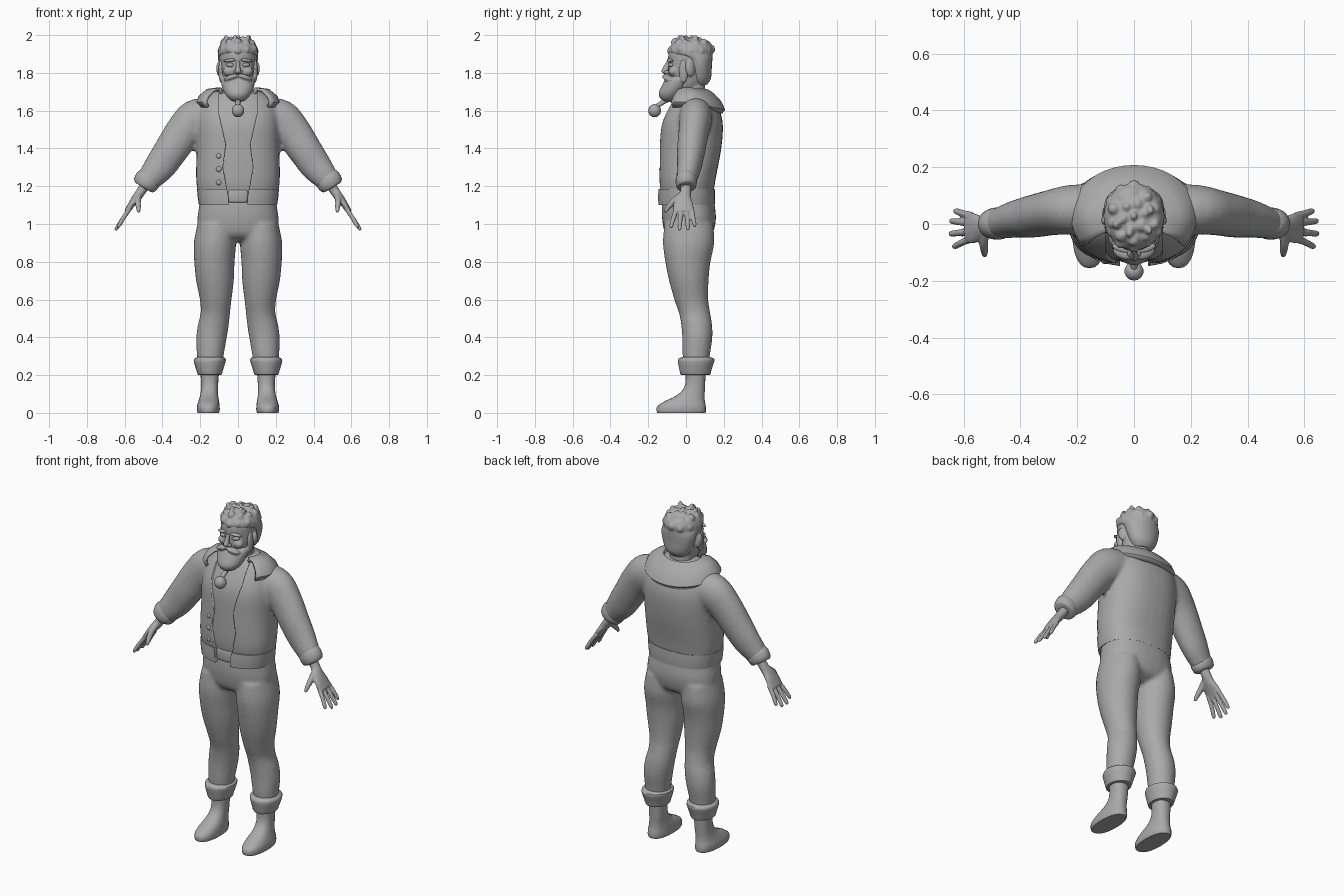
import bpy, bmesh, math, random
from mathutils import Vector, Matrix, Euler

random.seed(4)
grey = bpy.data.materials.new("plain_grey")
grey.diffuse_color = (0.4, 0.4, 0.4, 1)


def curve(secs, k=4):
    """Smooth interpolation through cross-sections."""
    out, m = [], len(secs) - 1
    for i in range(m):
        a, b, c, d = (secs[max(0, min(m, j))] for j in (i - 1, i, i + 1, i + 2))
        for s in range(k):
            t = s / k
            out.append([q + .5 * t * (r - p + t * (2*p - 5*q + 4*r - w + t * (3*(q - r) + w - p)))
                        for p, q, r, w in zip(a, b, c, d)])
    return out + [list(secs[-1])]


def sweep(bm, secs, flat=True, n=24, e=2.0, k=4):
    """Oval sections (x, y, z, side radius, y radius); flat keeps them level."""
    pts, rings = curve(secs, k), []
    for i, (x, y, z, rs, ry) in enumerate(pts):
        t = Vector((0, 0, 1))
        if not flat:
            t = (Vector(pts[min(i + 1, len(pts) - 1)][:3]) - Vector(pts[max(i - 1, 0)][:3])).normalized()
        v = Vector((0, 1, 0))
        v = (v - t * v.dot(t)).normalized()
        u = v.cross(t)
        ring = []
        for j in range(n):
            a = 2 * math.pi * j / n
            c, s = math.cos(a), math.sin(a)
            c, s = (math.copysign(abs(q) ** (2 / e), q) for q in (c, s))
            ring.append(bm.verts.new(Vector((x, y, z)) + u * c * max(rs, .001) + v * s * max(ry, .001)))
        rings.append(ring)
    for p, q in zip(rings, rings[1:]):
        for j in range(n):
            bm.faces.new((p[j], p[(j + 1) % n], q[(j + 1) % n], q[j]))
    bm.faces.new(rings[0][::-1])
    bm.faces.new(rings[-1])


def blob(bm, loc, size, rot=(0, 0, 0), seg=14):
    m = Matrix.LocRotScale(Vector(loc), Euler(rot), Vector(size))
    bmesh.ops.create_uvsphere(bm, u_segments=seg, v_segments=seg // 2 + 2, radius=1, matrix=m)


def part(name, bm, mirror=False, voxel=0, smooth=3, cutter=None, angle=40):
    bmesh.ops.recalc_face_normals(bm, faces=bm.faces)
    me = bpy.data.meshes.new(name)
    bm.to_mesh(me)
    bm.free()
    ob = bpy.data.objects.new(name, me)
    bpy.context.collection.objects.link(ob)
    me.materials.append(grey)
    bpy.ops.object.select_all(action='DESELECT')
    ob.select_set(True)
    bpy.context.view_layer.objects.active = ob
    bpy.ops.object.shade_smooth_by_angle(angle=math.radians(angle))
    if voxel:
        r = ob.modifiers.new("blend", 'REMESH')
        r.mode, r.voxel_size, r.use_smooth_shade = 'VOXEL', voxel, True
        s = ob.modifiers.new("soften", 'SMOOTH')
        s.iterations, s.factor = smooth, .5
    if mirror:
        ob.modifiers.new("mirror", 'MIRROR').use_mirror_merge = False
    if cutter:
        b = ob.modifiers.new("opening", 'BOOLEAN')
        b.operation, b.object, b.solver = 'DIFFERENCE', cutter, 'EXACT'
    return ob


# Helper that opens the jacket down the front
edge = [(.05, 1.0), (.05, 1.14), (.08, 1.3), (.064, 1.42), (.1, 1.58), (.1, 1.8)]
bm = bmesh.new()
f = bm.faces.new([bm.verts.new((x, -.35, z)) for x, z in edge + [(-x, z) for x, z in edge[::-1]]])
ext = bmesh.ops.extrude_face_region(bm, geom=[f])
bmesh.ops.translate(bm, vec=(0, .34, 0), verts=[v for v in ext['geom'] if isinstance(v, bmesh.types.BMVert)])
opening = part("opening_cutter", bm)
opening.hide_render = True
opening.hide_set(True)

# Jacket body with sleeves
torso = [(0, .005, 1.13, .2, .135), (0, .005, 1.18, .215, .143), (0, .007, 1.25, .222, .152),
         (0, .022, 1.4, .22, .165), (0, .03, 1.53, .22, .165), (0, .037, 1.62, .205, .135),
         (0, .04, 1.68, .16, .1), (0, .04, 1.71, .1, .07)]
bm = bmesh.new()
sweep(bm, torso, n=32, e=2.4)
arm = [(.13, .05, 1.58, .09, .09), (.22, .05, 1.553, .108, .088), (.29, .04, 1.485, .098, .08),
       (.355, .027, 1.39, .09, .075), (.41, .018, 1.31, .084, .066), (.46, .006, 1.25, .07, .057),
       (.485, .002, 1.22, .06, .05)]
for s in (1, -1):
    sweep(bm, [(s * x, *r) for x, *r in arm], flat=False)
part("jacket", bm, voxel=.012, cutter=opening)

# Jacket hem band
bm = bmesh.new()
sweep(bm, [(0, .002, 1.1, .207, .15), (0, .002, 1.14, .213, .152), (0, .002, 1.185, .217, .15)],
      n=32, e=2.4, k=2)
part("jacket_hem", bm, cutter=opening)

# Shirt inside the jacket
bm = bmesh.new()
sweep(bm, [(x, y, z, a - .015, b - .012) for x, y, z, a, b in torso], n=32, e=2.4)
part("shirt", bm)

# Folded hood collar lying on the shoulders
bm = bmesh.new()
grid = []
for i in range(29):
    a = math.radians(-38 + 256 * i / 28)
    c, s = math.cos(a), math.sin(a)
    back = max(s, 0)
    row = [(.098, .085, 1.68), (.115, .09, 1.715 - .01 * back), (.16, .115, 1.708 - .025 * back),
           (.2, .15, 1.675 - .03 * back), (.215, .17, 1.645 - .04 * back), (.2, .155, 1.62 - .03 * back)]
    grid.append([bm.verts.new((rx * c, .03 + ry * s, z)) for rx, ry, z in row])
for p, q in zip(grid, grid[1:]):
    for j in range(len(p) - 1):
        bm.faces.new((p[j], q[j], q[j + 1], p[j + 1]))
ob = part("hood_collar", bm)
sol = ob.modifiers.new("thickness", 'SOLIDIFY')
sol.thickness, sol.offset = .016, 0

# Sleeve cuffs
bm = bmesh.new()
sweep(bm, [(.465, .004, 1.246, .062, .052), (.478, .002, 1.232, .07, .057),
           (.497, 0, 1.203, .063, .053), (.502, 0, 1.195, .05, .042)], flat=False, k=2)
part("sleeve_cuff", bm, mirror=True)

# Hands: palm, four fingers and thumb
bm = bmesh.new()
sweep(bm, [(.48, .0, 1.225, .027, .03), (.515, -.002, 1.17, .025, .028), (.54, -.012, 1.135, .023, .042),
           (.566, -.015, 1.1, .018, .054), (.59, -.015, 1.064, .013, .052)], flat=False)
tips = [(.03, .045, .634, .985), (.002, .01, .648, .968), (-.026, -.034, .65, .966), (-.052, -.078, .638, .98)]
for y0, y1, x, z in tips:
    sweep(bm, [(.57, y0, 1.085, .012, .013), (.605, (y0 + y1) / 2, 1.035, .012, .0125),
               (x - .008, y1, z + .012, .0105, .011), (x, y1, z, .005, .005)], flat=False, n=10)
sweep(bm, [(.525, -.02, 1.155, .018, .018), (.53, -.065, 1.12, .016, .018),
           (.527, -.097, 1.085, .013, .013), (.526, -.112, 1.062, .008, .008)], flat=False, n=10)
part("hand", bm, mirror=True, voxel=.005, smooth=2)

# Trousers
bm = bmesh.new()
sweep(bm, [(0, .01, 1.17, .195, .13), (0, .012, 1.1, .205, .14), (0, .016, 1.02, .215, .142),
           (0, .015, .94, .2, .12), (0, .015, .905, .12, .06)], n=32, e=2.3)
leg = [(.115, .015, 1.0, .1, .13), (.122, .014, .9, .112, .136), (.125, .01, .8, .107, .12),
       (.122, .015, .7, .1, .105), (.118, .028, .6, .084, .09), (.12, .045, .53, .078, .083),
       (.13, .056, .47, .082, .082), (.14, .06, .4, .081, .08), (.146, .055, .32, .073, .074),
       (.148, .053, .25, .065, .067)]
for s in (1, -1):
    sweep(bm, [(s * x, *r) for x, *r in leg])
part("trousers", bm, voxel=.011, smooth=4)

# Turned-up trouser cuffs
bm = bmesh.new()
sweep(bm, [(.148, .055, .296, .066, .07), (.148, .055, .287, .083, .094), (.15, .053, .27, .084, .096),
           (.15, .05, .225, .07, .084), (.15, .05, .202, .062, .078), (.15, .05, .2, .045, .05)], n=16, k=2)
part("trouser_cuff", bm, mirror=True)

# Boots
bm = bmesh.new()
sweep(bm, [(.157, -.025, 0, .056, .127), (.157, -.025, .012, .06, .131), (.157, -.023, .035, .06, .128),
           (.155, -.008, .06, .055, .108), (.153, .022, .09, .048, .076), (.151, .042, .125, .045, .058),
           (.15, .05, .17, .046, .052), (.15, .05, .24, .052, .055)], e=2.3)
part("boot", bm, mirror=True)

# Neck and head
bm = bmesh.new()
sweep(bm, [(0, .045, 1.62, .072, .065), (0, .04, 1.7, .066, .062), (0, .035, 1.78, .066, .065)])
sweep(bm, [(0, -.03, 1.69, .05, .05), (0, .0, 1.73, .075, .085), (0, .012, 1.79, .09, .104),
           (0, .018, 1.85, .097, .112), (0, .022, 1.91, .098, .114), (0, .025, 1.95, .08, .09),
           (0, .025, 1.975, .03, .03)])
for s in (1, -1):
    blob(bm, (s * .1, .02, 1.82), (.014, .024, .04), (.2, 0, s * .35))      # ears
    blob(bm, (s * .05, -.068, 1.808), (.03, .025, .025))                    # cheeks
part("head", bm, voxel=.006, smooth=2)

# Nose, brows and closed eyes
bm = bmesh.new()
sweep(bm, [(0, -.09, 1.862, .01, .012), (0, -.102, 1.835, .011, .016), (0, -.112, 1.808, .016, .018),
           (0, -.105, 1.795, .012, .012)], n=12)
for s in (1, -1):
    blob(bm, (s * .015, -.102, 1.803), (.01, .014, .01))
part("nose", bm)
bm = bmesh.new()
for s in (1, -1):
    blob(bm, (s * .045, -.085, 1.866), (.033, .014, .009), (0, s * .12, s * .3))
part("eyebrows", bm)
bm = bmesh.new()
for s in (1, -1):
    blob(bm, (s * .042, -.08, 1.842), (.022, .012, .012), (0, 0, s * .3))
part("eyelids", bm)

# Beard with moustache and sideburns
bm = bmesh.new()
sweep(bm, [(0, -.09, 1.645, .012, .012), (0, -.09, 1.66, .045, .042), (0, -.077, 1.69, .07, .068),
           (0, -.055, 1.73, .086, .074), (0, -.04, 1.765, .09, .07), (0, -.03, 1.785, .075, .05)])
for s in (1, -1):
    blob(bm, (s * .037, -.1, 1.776), (.042, .025, .015), (0, s * .3, s * .35))
    blob(bm, (s * .09, -.012, 1.81), (.014, .025, .065))
part("beard", bm, voxel=.006, smooth=2)

# Hair: cap, nape and seeded tufts
bm = bmesh.new()
sweep(bm, [(0, .075, 1.735, .05, .035), (0, .074, 1.77, .078, .058), (0, .07, 1.83, .1, .067),
           (0, .06, 1.875, .106, .08), (0, .028, 1.9, .107, .113), (0, .027, 1.93, .104, .116),
           (0, .03, 1.96, .086, .095), (0, .03, 1.98, .04, .045)])
for rx, ry, z, n, off in ((.092, .106, 1.92, 12, 0), (.076, .085, 1.955, 10, .3), (.038, .045, 1.972, 6, .2)):
    for i in range(n):
        a = 2 * math.pi * i / n + off
        r = random.uniform(.016, .023)
        blob(bm, (rx * math.cos(a), .027 + ry * math.sin(a), z + random.uniform(-.006, .008)),
             (r, r, r * 1.1), seg=10)
for x, y in ((-.06, .0), (.05, -.02), (0, .03), (-.015, -.03), (.055, .05)):
    blob(bm, (x, y, 1.978), (.014, .018, .024), (.3, x * 6, 0), seg=10)
part("hair", bm, voxel=.006, smooth=2)

# Beard bobble on a short cord
bm = bmesh.new()
sweep(bm, [(0, -.095, 1.662, .016, .016), (0, -.13, 1.64, .013, .013), (0, -.16, 1.62, .012, .012)],
      flat=False, n=10)
blob(bm, (0, -.166, 1.6), (.034, .034, .035))
part("beard_bobble", bm)

# Jacket buttons
bm = bmesh.new()
for z, y in ((1.36, -.139), (1.29, -.142), (1.22, -.139)):
    blob(bm, (-.1, y + .012, z), (.016, .012, .016))
part("buttons", bm)

# Belt buckle plate
bm = bmesh.new()
sweep(bm, [(0, -.11, 1.115, .048, .022), (0, -.11, 1.125, .054, .026), (0, -.11, 1.17, .054, .026),
           (0, -.11, 1.18, .048, .022)], e=4, k=2)
part("belt_buckle", bm)
